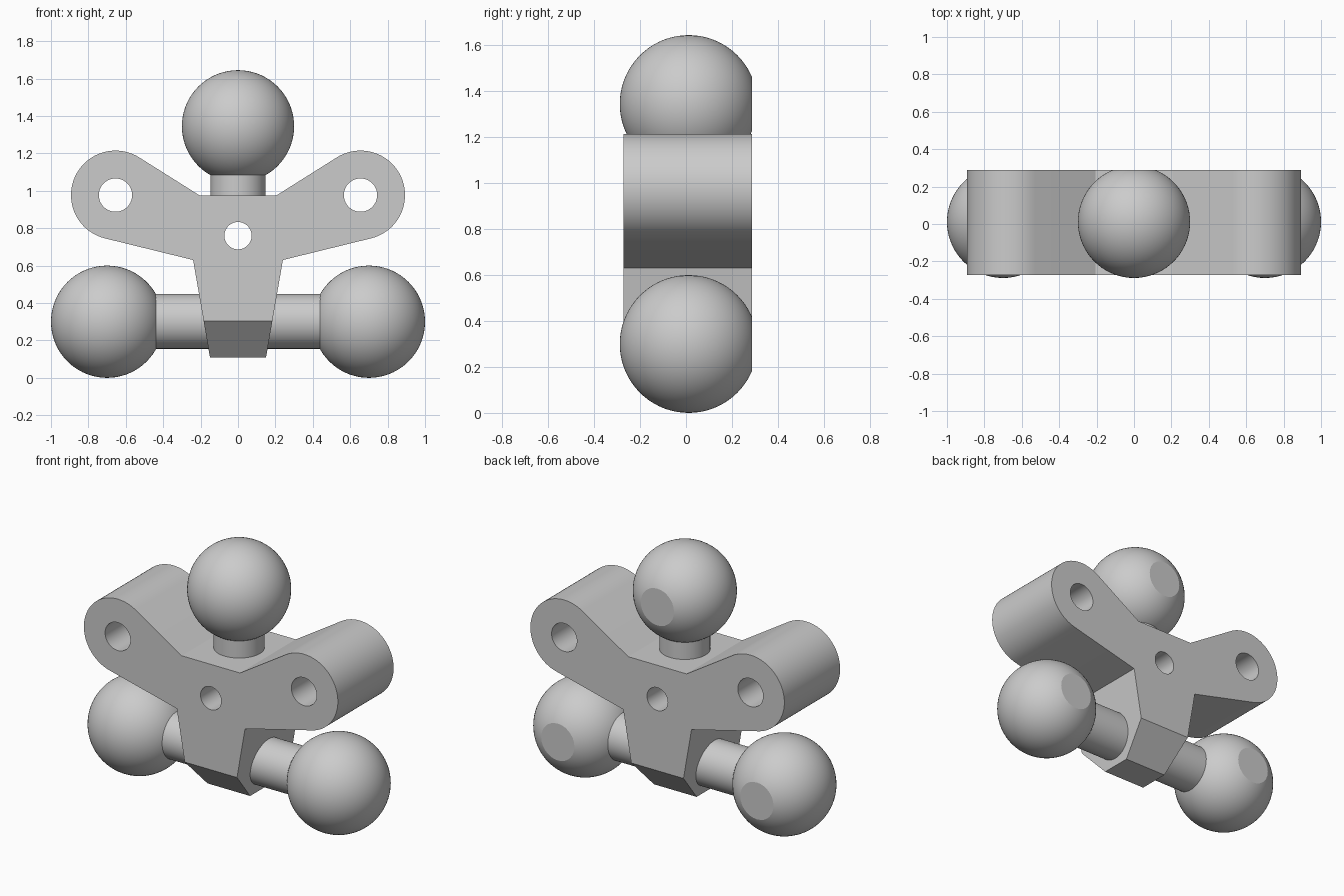
import bpy, bmesh, math
from mathutils import Vector, Matrix

cube = bpy.data.objects.get("Cube")
if cube:
    bpy.data.objects.remove(cube, do_unlink=True)

FRONT, BACK = -0.2725, 0.2875      # depth of the bracket
AXIS_Y = 0.0115                    # centre line of balls and bars
BALL_R, ROD_R = 0.3, 0.147
EAR, EAR_R = Vector((0.655, 0.977)), 0.238

grey = bpy.data.materials.new("grey plastic")
grey.use_nodes = True
colour = (0.6, 0.6, 0.6, 1)
grey.diffuse_color = colour
grey.node_tree.nodes["Principled BSDF"].inputs["Base Color"].default_value = colour


def finish(bm, name):
    mesh = bpy.data.meshes.new(name)
    bmesh.ops.recalc_face_normals(bm, faces=bm.faces)
    bm.to_mesh(mesh)
    bm.free()
    mesh.materials.append(grey)
    obj = bpy.data.objects.new(name, mesh)
    bpy.context.collection.objects.link(obj)
    return obj


def smooth(obj):
    bpy.ops.object.select_all(action='DESELECT')
    obj.select_set(True)
    bpy.context.view_layer.objects.active = obj
    bpy.ops.object.shade_smooth_by_angle(angle=math.radians(14))


def cut_and_cap(bm, point, normal):
    """Remove everything beyond the plane and close the hole."""
    geom = bm.verts[:] + bm.edges[:] + bm.faces[:]
    cut = bmesh.ops.bisect_plane(bm, geom=geom, plane_co=point, plane_no=normal,
                                 clear_outer=True)["geom_cut"]
    edges = [e for e in cut if isinstance(e, bmesh.types.BMEdge)]
    bmesh.ops.contextual_create(bm, geom=edges)


def rod(name, start, end, radius):
    start, end = Vector(start), Vector(end)
    axis = end - start
    bm = bmesh.new()
    place = Matrix.Translation((start + end) / 2) @ axis.to_track_quat('Z', 'Y').to_matrix().to_4x4()
    bmesh.ops.create_cone(bm, cap_ends=True, segments=64, radius1=radius,
                          radius2=radius, depth=axis.length, matrix=place)
    return finish(bm, name)


def ball(name, x, z):
    """Sphere with a small flat on its back."""
    bm = bmesh.new()
    bmesh.ops.create_uvsphere(bm, u_segments=72, v_segments=36, radius=BALL_R,
                              matrix=Matrix.Translation((x, AXIS_Y, z)))
    cut_and_cap(bm, (0, BACK, 0), (0, 1, 0))
    smooth(finish(bm, name))


def tangent_angle(point, side):
    """Angle on the ear circle where the line from point touches it."""
    d = Vector(point) - EAR
    return math.atan2(d.y, d.x) + side * math.acos(EAR_R / d.length)


# Bracket outline: half profile with a rounded ear, then mirrored
shoulder, armpit, foot = (0.205, 0.975), (0.24, 0.63), (0.15, 0.11)
a0 = tangent_angle(armpit, 1) % math.tau - math.tau
a1 = tangent_angle(shoulder, -1) % math.tau
STEPS = 44
half = [foot, armpit]
for i in range(STEPS + 1):
    a = a0 + (a1 - a0) * i / STEPS
    half.append((EAR.x + EAR_R * math.cos(a), EAR.y + EAR_R * math.sin(a)))
half.append(shoulder)
outline = half + [(-x, z) for x, z in reversed(half)]

bm = bmesh.new()
face = bm.faces.new([bm.verts.new((x, FRONT, z)) for x, z in outline])
extruded = bmesh.ops.extrude_face_region(bm, geom=[face])["geom"]
bmesh.ops.translate(bm, vec=(0, BACK - FRONT, 0),
                    verts=[v for v in extruded if isinstance(v, bmesh.types.BMVert)])
bmesh.ops.recalc_face_normals(bm, faces=bm.faces)

# Sloped faces at the front and back of the foot
for y, s in ((FRONT, -1), (BACK, 1)):
    cut_and_cap(bm, (0, y, 0.305), (0, s * 0.195, -0.18))
bracket = finish(bm, "bracket")

# Through holes
for x, z, r in ((EAR.x, EAR.y, 0.089), (-EAR.x, EAR.y, 0.089), (0, 0.76, 0.073)):
    cutter = rod("hole_cutter", (x, -1, z), (x, 1, z), r)
    cutter.hide_render = True
    mod = bracket.modifiers.new("hole", 'BOOLEAN')
    mod.operation, mod.solver, mod.object = 'DIFFERENCE', 'EXACT', cutter
    bpy.context.view_layer.objects.active = bracket
    bpy.ops.object.modifier_apply(modifier=mod.name)
    bpy.data.objects.remove(cutter, do_unlink=True)
smooth(bracket)

# Side balls on bars, top ball on a neck
for side, s in (("left", 1), ("right", -1)):
    smooth(rod(side + "_bar", (s * 0.1, AXIS_Y, 0.302), (s * 0.6, AXIS_Y, 0.302), ROD_R))
    ball(side + "_ball", s * 0.7, BALL_R)
smooth(rod("neck", (0, AXIS_Y, 0.9), (0, AXIS_Y, 1.2), ROD_R))
ball("top_ball", 0, 1.345)
